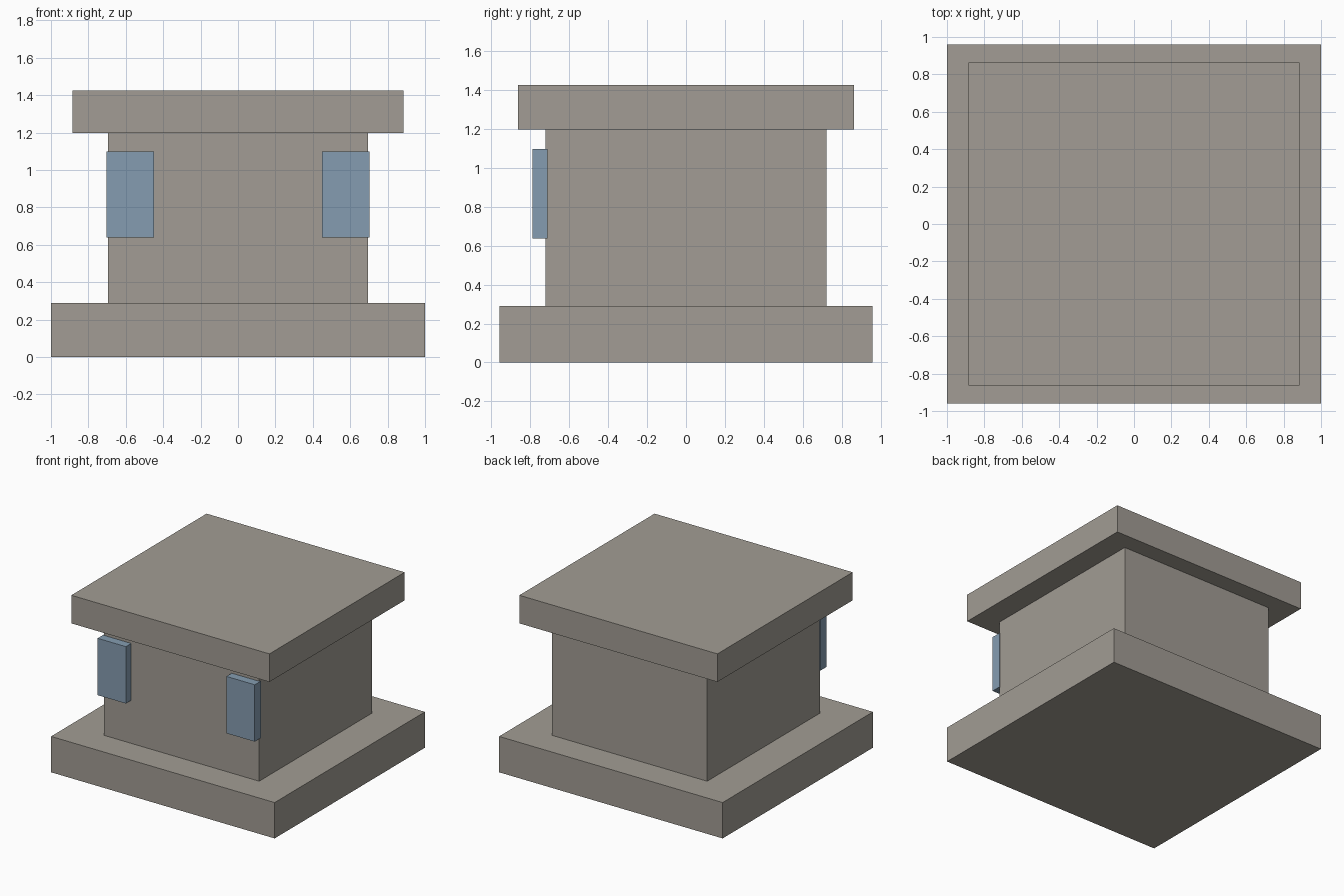
import bpy

default = bpy.data.objects.get("Cube")
if default:
    bpy.data.objects.remove(default, do_unlink=True)


def make_material(name, rgb):
    mat = bpy.data.materials.new(name)
    mat.use_nodes = True
    color = (*rgb, 1.0)
    mat.diffuse_color = color
    mat.node_tree.nodes["Principled BSDF"].inputs["Base Color"].default_value = color
    return mat


def make_box(name, low, high, mat):
    """Axis-aligned box between two corners."""
    center = [(a + b) / 2 for a, b in zip(low, high)]
    size = [b - a for a, b in zip(low, high)]
    bpy.ops.mesh.primitive_cube_add(size=1, location=center)
    obj = bpy.context.object
    obj.name = name
    obj.scale = size
    bpy.ops.object.transform_apply(location=False, rotation=False, scale=True)
    obj.data.materials.append(mat)
    return obj


stone = make_material("warm grey stone", (0.36, 0.335, 0.297))
blue = make_material("dusty blue", (0.235, 0.335, 0.44))

# Stacked slabs: half width, half depth, bottom, top
slabs = {
    "base_plinth": (1.0, 0.96, 0.0, 0.29),
    "body_block": (0.695, 0.722, 0.29, 1.198),
    "top_slab": (0.886, 0.864, 1.198, 1.425),
}
for name, (w, d, bottom, top) in slabs.items():
    make_box(name, (-w, -d, bottom), (w, d, top), stone)

# Raised panels at both front corners
for side, sign in (("left", 1), ("right", -1)):
    x_low, x_high = sorted((sign * 0.45, sign * 0.703))
    make_box(f"{side}_front_panel", (x_low, -0.79, 0.638), (x_high, -0.712, 1.098), blue)
